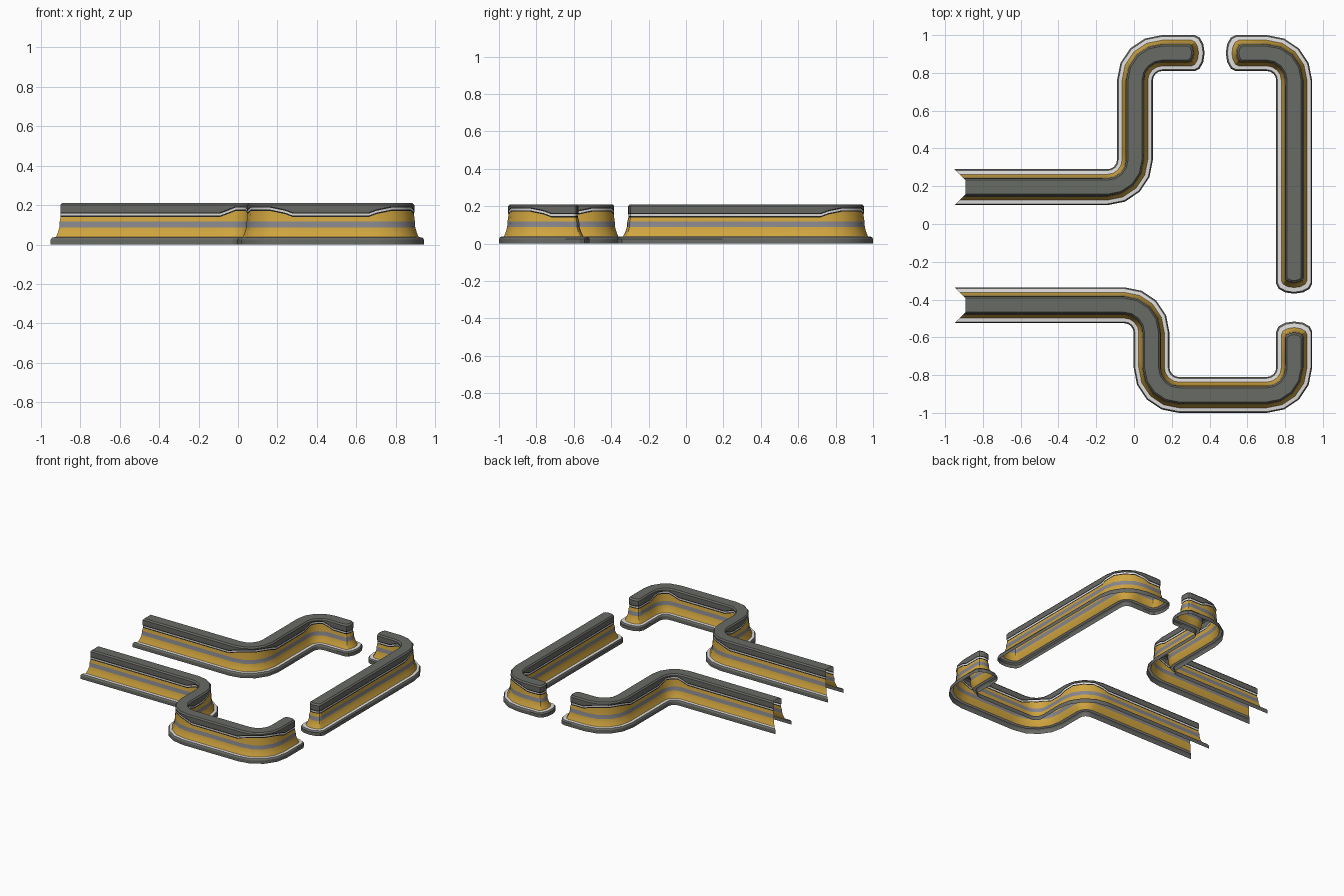
import bpy, bmesh
from math import sin, cos, radians, atan2
from mathutils import Vector

if "Cube" in bpy.data.objects:
    bpy.data.objects.remove(bpy.data.objects["Cube"], do_unlink=True)


def make_material(name, r, g, b):
    m = bpy.data.materials.new(name)
    m.use_nodes = True
    m.diffuse_color = (r, g, b, 1)
    m.node_tree.nodes["Principled BSDF"].inputs["Base Color"].default_value = (r, g, b, 1)
    return m


DARK, WHITE, GOLD, GREY, BLACK = range(5)
materials = [
    make_material("dark_grey", 0.14, 0.145, 0.13),
    make_material("off_white", 0.75, 0.74, 0.73),
    make_material("gold", 0.64, 0.38, 0.05),
    make_material("mid_grey", 0.24, 0.24, 0.26),
    make_material("black", 0.015, 0.015, 0.015),
]

# Half profile: half width, height, rise on corners, colour of the strip above
PROFILE = [
    (0.095, 0.0, 0, DARK), (0.095, 0.025, 0, DARK), (0.088, 0.036, 0, WHITE),
    (0.068, 0.038, 0, GOLD), (0.059, 0.06, 0, GOLD), (0.051, 0.088, 0, GREY),
    (0.049, 0.118, 0, GOLD), (0.044, 0.14, 0.03, BLACK), (0.044, 0.147, 0.03, WHITE),
    (0.045, 0.157, 0.03, BLACK), (0.046, 0.164, 0.03, DARK), (0.046, 0.2, 0, DARK),
    (0.037, 0.21, 0, DARK),
]
RADIUS = 0.145
EASE = 0.04      # length of the stripe ramp before a corner
ARC_STEPS = 4


def station(p, t, rise=0.0, side=1.0, along=lambda w: 0.0):
    """One cross-section: place, direction, stripe rise, narrowing, shift."""
    return (p, t, rise, side, along)


def rounded_end(p, t, sign):
    """Stations of a rounded end, from the straight side to the tip."""
    out = []
    for deg in (0, 30, 60, 90):
        a = radians(deg)
        out.append(station(p, t, 0, cos(a),
                           lambda w, a=a: sign * (0.65 * w - 0.06 + 0.55 * w * sin(a))))
    return out


def corner(prev, p, nxt):
    """Stations of a rounded right-angle corner with raised stripe."""
    t0, t1 = (p - prev).normalized(), (nxt - p).normalized()
    start, end = p - t0 * RADIUS, p + t1 * RADIUS
    centre = start + t1 * RADIUS
    out = [station(start - t0 * EASE, t0)]
    for k in range(ARC_STEPS + 1):
        a = radians(90) * k / ARC_STEPS
        rise = 0.5 if k in (0, ARC_STEPS) else 1.0
        out.append(station(centre - t1 * RADIUS * cos(a) + t0 * RADIUS * sin(a),
                           t0 * cos(a) + t1 * sin(a), rise))
    return out + [station(end + t1 * EASE, t1)]


def build_wall(name, path, open_start):
    pts = [Vector(p) for p in path]
    t_first = (pts[1] - pts[0]).normalized()
    t_last = (pts[-1] - pts[-2]).normalized()
    # An open start is cut back along a mitre; otherwise it is rounded
    if open_start:
        stations = [station(pts[0], t_first, along=lambda w: -w)]
    else:
        stations = rounded_end(pts[0], t_first, -1)[::-1]
    for i in range(1, len(pts) - 1):
        stations += corner(pts[i - 1], pts[i], pts[i + 1])
    stations += rounded_end(pts[-1], t_last, 1)

    # Sweep the full section, left foot over the top to right foot
    bm = bmesh.new()
    rows = []
    for p, t, rise, side, along in stations:
        n = Vector((-t.y, t.x))
        row = []
        for s, half in ((1, PROFILE), (-1, PROFILE[::-1])):
            for w, z, lift, _ in half:
                q = p + t * along(w) + n * (s * w * side)
                row.append(bm.verts.new((q.x, q.y, z + lift * rise)))
        rows.append(row)
    colours = [c for *_, c in PROFILE]
    colours = colours + colours[-2::-1]
    for a, b in zip(rows, rows[1:]):
        for j, c in enumerate(colours):
            f = bm.faces.new((a[j], a[j + 1], b[j + 1], b[j]))
            f.material_index = c
    bmesh.ops.remove_doubles(bm, verts=bm.verts, dist=0.0002)

    mesh = bpy.data.meshes.new(name)
    bm.to_mesh(mesh)
    bm.free()
    for m in materials:
        mesh.materials.append(m)
    obj = bpy.data.objects.new(name, mesh)
    bpy.context.collection.objects.link(obj)
    bpy.ops.object.select_all(action='DESELECT')
    obj.select_set(True)
    bpy.context.view_layer.objects.active = obj
    bpy.ops.object.shade_smooth_by_angle(angle=radians(25))


# Three separate barrier walls
build_wall("back_barrier",
           [(-0.855, 0.195), (0.005, 0.195), (0.005, 0.905), (0.32, 0.905)], True)
build_wall("front_barrier",
           [(-0.855, -0.43), (0.093, -0.43), (0.093, -0.905), (0.848, -0.905),
            (0.848, -0.57)], True)
build_wall("left_barrier",
           [(0.54, 0.905), (0.848, 0.905), (0.848, -0.315)], False)
